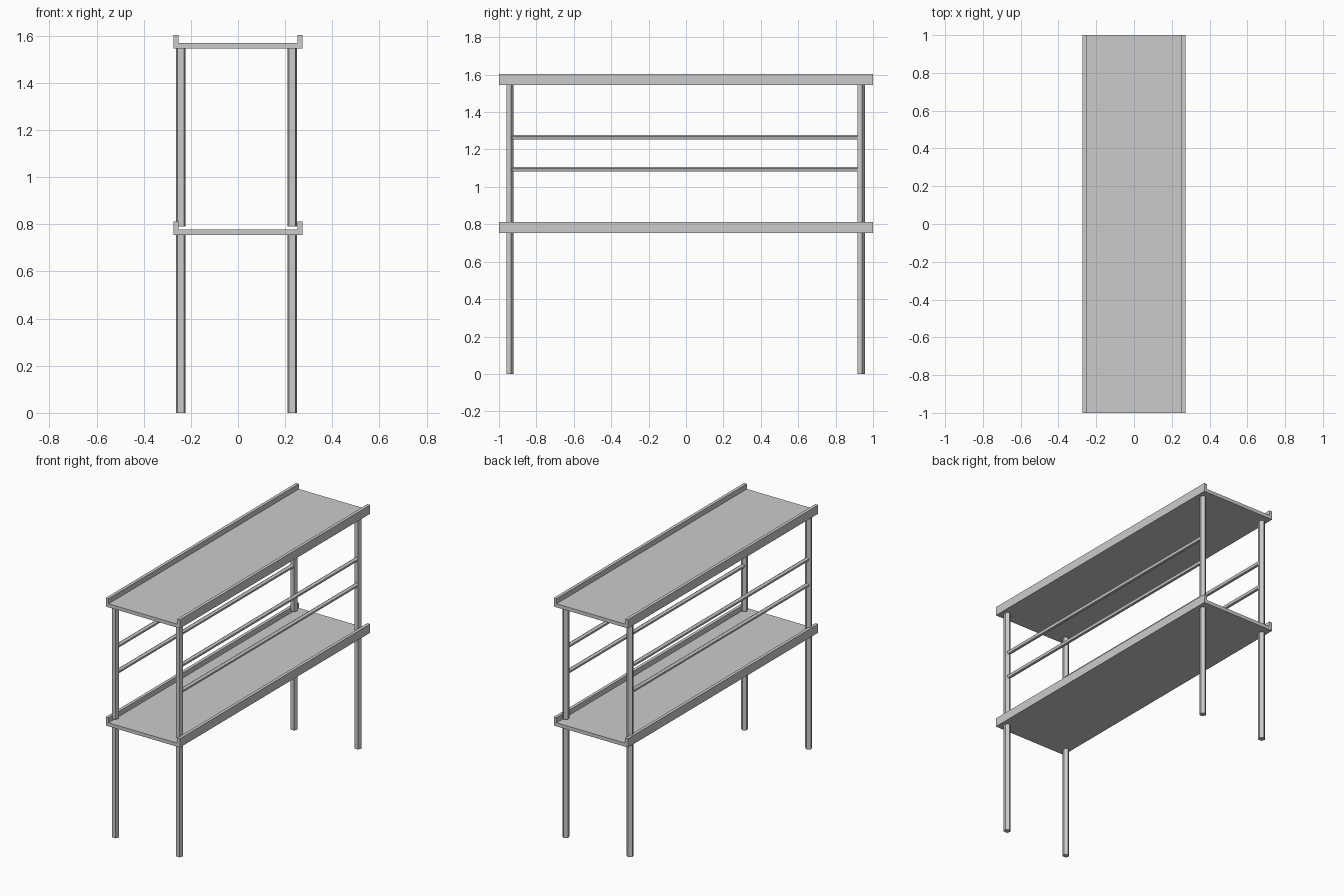
import bpy, bmesh, math

if "Cube" in bpy.data.objects:
    bpy.data.objects.remove(bpy.data.objects["Cube"])


def extrude_profile(name, points, vec, origin):
    """Extrude a flat closed profile of 3D points along vec."""
    bm = bmesh.new()
    face = bm.faces.new([bm.verts.new(p) for p in points])
    ext = bmesh.ops.extrude_face_region(bm, geom=[face], use_keep_orig=True)
    moved = [g for g in ext["geom"] if isinstance(g, bmesh.types.BMVert)]
    bmesh.ops.translate(bm, verts=moved, vec=vec)
    bmesh.ops.recalc_face_normals(bm, faces=bm.faces)
    mesh = bpy.data.meshes.new(name)
    bm.to_mesh(mesh)
    bm.free()
    obj = bpy.data.objects.new(name, mesh)
    obj.location = origin
    bpy.context.collection.objects.link(obj)
    return obj


def pentagon(r):
    angles = [math.radians(90 + 72 * i) for i in range(5)]
    return [(r * math.cos(a), r * math.sin(a)) for a in angles]


LEG = [(x, y, 0) for x, y in pentagon(0.022)]
RAIL = [(x, 0, z) for x, z in pentagon(0.0145)]

# Shelves: shallow U-shaped trays with raised long edges
W, LIP, PLATE, H = 0.273, 0.021, 0.024, 0.058
TRAY = [(-W, 0, 0), (W, 0, 0), (W, 0, H), (W - LIP, 0, H), (W - LIP, 0, PLATE),
        (-W + LIP, 0, PLATE), (-W + LIP, 0, H), (-W, 0, H)]
for name, z in (("lower_shelf", 0.754), ("upper_shelf", 1.546)):
    extrude_profile(name, TRAY, (0, 2, 0), (0, -1, z))

for side, x in (("left", -0.243), ("right", 0.23)):
    # Five-sided legs, lower and upper sections
    for end, y in (("front", -0.943), ("back", 0.935)):
        extrude_profile(f"{end}_{side}_lower_leg", LEG, (0, 0, 0.755), (x, y, 0))
        extrude_profile(f"{end}_{side}_upper_leg", LEG, (0, 0, 0.757), (x, y, 0.79))
    # Thin rails joining the upper legs
    for level, z in (("low", 1.093), ("high", 1.264)):
        extrude_profile(f"{side}_{level}_rail", RAIL, (0, 1.85, 0), (x, -0.93, z))
